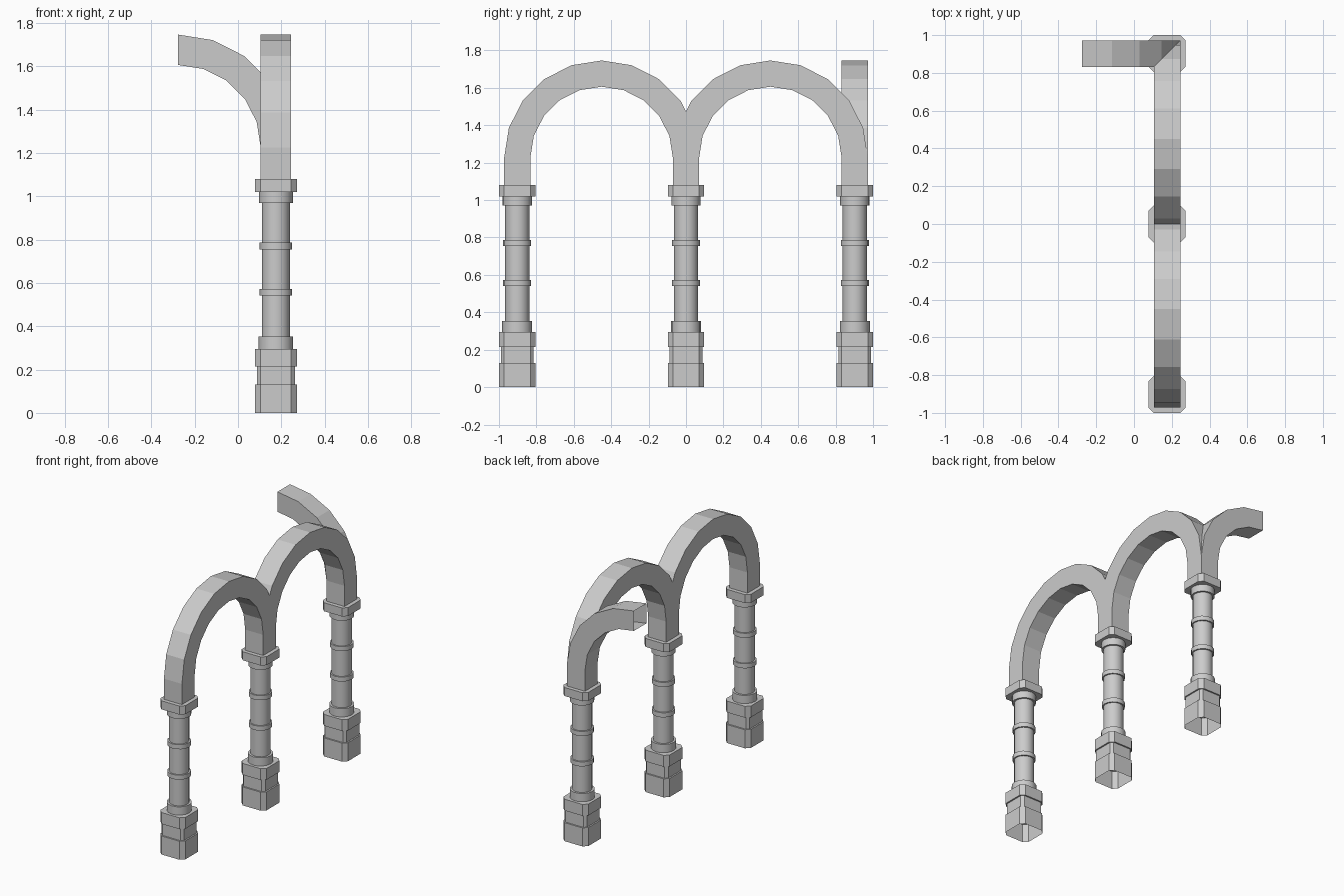
import bpy, bmesh
from math import pi, sin, cos
from mathutils import Vector

if "Cube" in bpy.data.objects:
    bpy.data.objects.remove(bpy.data.objects["Cube"])

CX, CY = 0.175, 0.9025       # column line and end column offset
HALF = 0.07                  # half thickness of the arches
SPAN = CY / 2                # distance from column axis to arch centre
SPRING, TOP_CAP = 1.225, 1.08


def finish(name, bm, smooth=False):
    bmesh.ops.recalc_face_normals(bm, faces=bm.faces)
    me = bpy.data.meshes.new(name)
    bm.to_mesh(me)
    bm.free()
    ob = bpy.data.objects.new(name, me)
    bpy.context.collection.objects.link(ob)
    if smooth:
        bpy.ops.object.select_all(action='DESELECT')
        ob.select_set(True)
        bpy.context.view_layer.objects.active = ob
        bpy.ops.object.shade_smooth_by_angle(angle=pi / 6)
    return ob


def chamfered(h, c=0.07):
    return [(h, -c), (h, c), (c, h), (-c, h), (-h, c), (-h, -c), (-c, -h), (c, -h)]


def circle(r, n=16):
    return [(r * cos(2 * pi * i / n), r * sin(2 * pi * i / n)) for i in range(n)]


def stack(name, shape, profile, y, bottom, top, smooth=False):
    """Loft a cross-section through (size, z) steps."""
    bm = bmesh.new()
    rings = [[bm.verts.new((CX + a, y + b, z)) for a, b in shape(s)] for s, z in profile]
    n = len(rings[0])
    for lo, hi in zip(rings, rings[1:]):
        for i in range(n):
            j = (i + 1) % n
            bm.faces.new((lo[i], lo[j], hi[j], hi[i]))
    if bottom:
        bm.faces.new(rings[0])
    if top:
        bm.faces.new(rings[-1])
    finish(name, bm, smooth)


def arch(name, origin, along, side, steps, cuts):
    """Square tube sweeping from a column up over the arch, open at its ends."""
    origin, along, side = Vector(origin), Vector(along), Vector(side)
    path = [(pi, TOP_CAP)] + [(pi - pi * i / 10, SPRING) for i in range(steps + 1)]
    if steps == 10:
        path.append((0, TOP_CAP))
    bm = bmesh.new()
    rings = []
    for ang, z in path:
        ring = []
        for r, s in ((-1, -1), (1, -1), (1, 1), (-1, 1)):
            rad = SPAN + r * HALF
            p = origin + along * (SPAN + rad * cos(ang)) + side * s * HALF
            p.z = z + rad * sin(ang)
            ring.append(bm.verts.new(p))
        rings.append(ring)
    for a, b in zip(rings, rings[1:]):
        for i in range(4):
            j = (i + 1) % 4
            bm.faces.new((a[i], a[j], b[j], b[i]))
    # trim along the joints with neighbouring arches
    for co, no in cuts:
        bmesh.ops.bisect_plane(bm, geom=bm.verts[:] + bm.edges[:] + bm.faces[:], dist=1e-5,
                               plane_co=co, plane_no=no, clear_outer=True)
    finish(name, bm)


# columns: plinth, turned shaft with rings, capital
base = [(0.0975, 0), (0.0975, 0.13), (0.087, 0.13), (0.087, 0.215),
        (0.0975, 0.215), (0.0975, 0.295)]
shaft = [(0.08, 0.295), (0.08, 0.353), (0.065, 0.353)]
for z in (0.541, 0.755):
    shaft += [(0.065, z), (0.075, z), (0.075, z + 0.032), (0.065, z + 0.032)]
shaft += [(0.065, 0.97), (0.078, 0.97), (0.078, 1.02)]
for label, y in (("front", -CY), ("middle", 0), ("back", CY)):
    stack(label + "_column_base", chamfered, base, y, False, True)
    stack(label + "_column_shaft", circle, shaft, y, False, False, True)
    stack(label + "_column_capital", chamfered, [(0.0975, 1.02), (0.0975, TOP_CAP)], y, True, True)

# two full arches and the half arch turning the corner
corner = (CX, CY, 0)
arch("front_arch", (CX, -CY, 0), (0, 1, 0), (1, 0, 0), 10, [((0, 0, 0), (0, 1, 0))])
arch("back_arch", (CX, 0, 0), (0, 1, 0), (1, 0, 0), 10,
     [((0, 0, 0), (0, -1, 0)), (corner, (-1, 1, 0))])
arch("side_half_arch", corner, (-1, 0, 0), (0, 1, 0), 5, [(corner, (1, -1, 0))])
